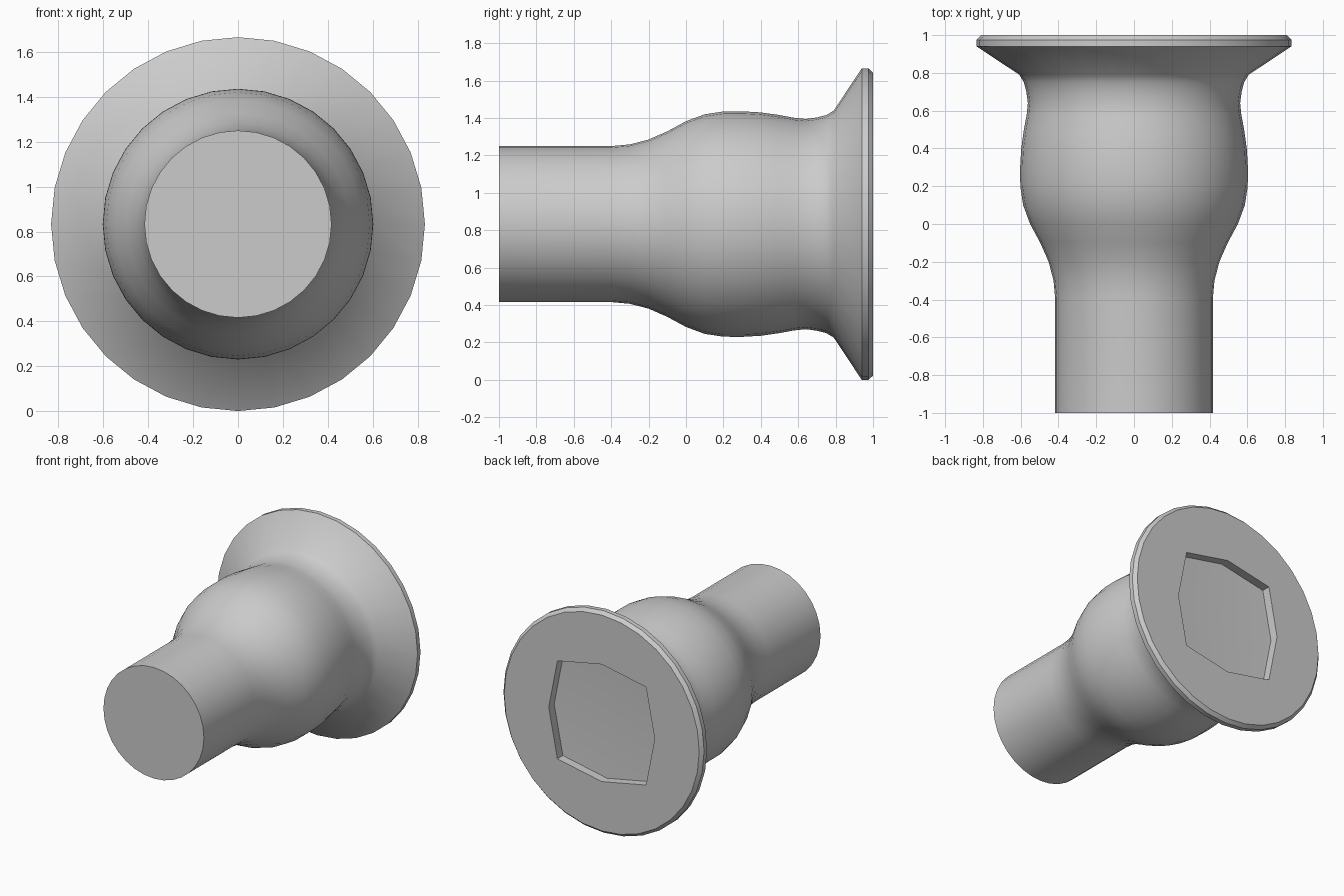
import bpy, bmesh
from math import sin, cos, pi, radians

if "Cube" in bpy.data.objects:
    bpy.data.objects.remove(bpy.data.objects["Cube"])

SEG, ZC = 32, 0.833
grey = bpy.data.materials.new("plain grey")
grey.diffuse_color = (0.6, 0.6, 0.6, 1)
grey.use_nodes = True
grey.node_tree.nodes["Principled BSDF"].inputs["Base Color"].default_value = grey.diffuse_color

# lathe profile along y: (y, radius)
profile = [(-1, .417), (-.4, .417), (-.3, .426), (-.2, .452), (-.1, .496),
           (0, .55), (.1, .587), (.2, .602), (.3, .603), (.4, .597),
           (.5, .583), (.58, .568), (.64, .562), (.7, .57), (.75, .583),
           (.79, .607), (.94, .833), (.975, .833), (1, .81)]

bm = bmesh.new()


def ring(y, radii):
    n = len(radii)
    return [bm.verts.new((r * sin(2 * pi * i / n), y, ZC + r * cos(2 * pi * i / n)))
            for i, r in enumerate(radii)]


def bridge(a, b):
    n = len(a)
    for i in range(n):
        j = (i + 1) % n
        bm.faces.new((a[i], a[j], b[j], b[i]))


# turned body: shank, bulge, flared flange
rings = [ring(y, [r] * SEG) for y, r in profile]
bm.faces.new(rings[0])
for a, b in zip(rings, rings[1:]):
    bridge(a, b)

# flange face with rounded-square (eight-sided) socket opening
radii = [.44, .52] * 4
lip = ring(1.0, radii)
floor = ring(.935, radii)
outer = rings[-1]
for i in range(8):
    arc = [outer[(4 * i + k) % SEG] for k in range(5)]
    bm.faces.new(arc + [lip[(i + 1) % 8], lip[i]])
bridge(lip, floor)

# slightly dished socket floor
mid = bm.verts.new((0, .91, ZC))
for i in range(0, 8, 2):
    bm.faces.new((floor[i], floor[i - 1], floor[i - 2], mid))

bmesh.ops.recalc_face_normals(bm, faces=bm.faces)
mesh = bpy.data.meshes.new("socket_head_peg")
bm.to_mesh(mesh)
bm.free()
mesh.materials.append(grey)
obj = bpy.data.objects.new("socket_head_peg", mesh)
bpy.context.collection.objects.link(obj)

# smooth body, crisp rims
bpy.context.view_layer.objects.active = obj
obj.select_set(True)
bpy.ops.object.shade_smooth_by_angle(angle=radians(30))
